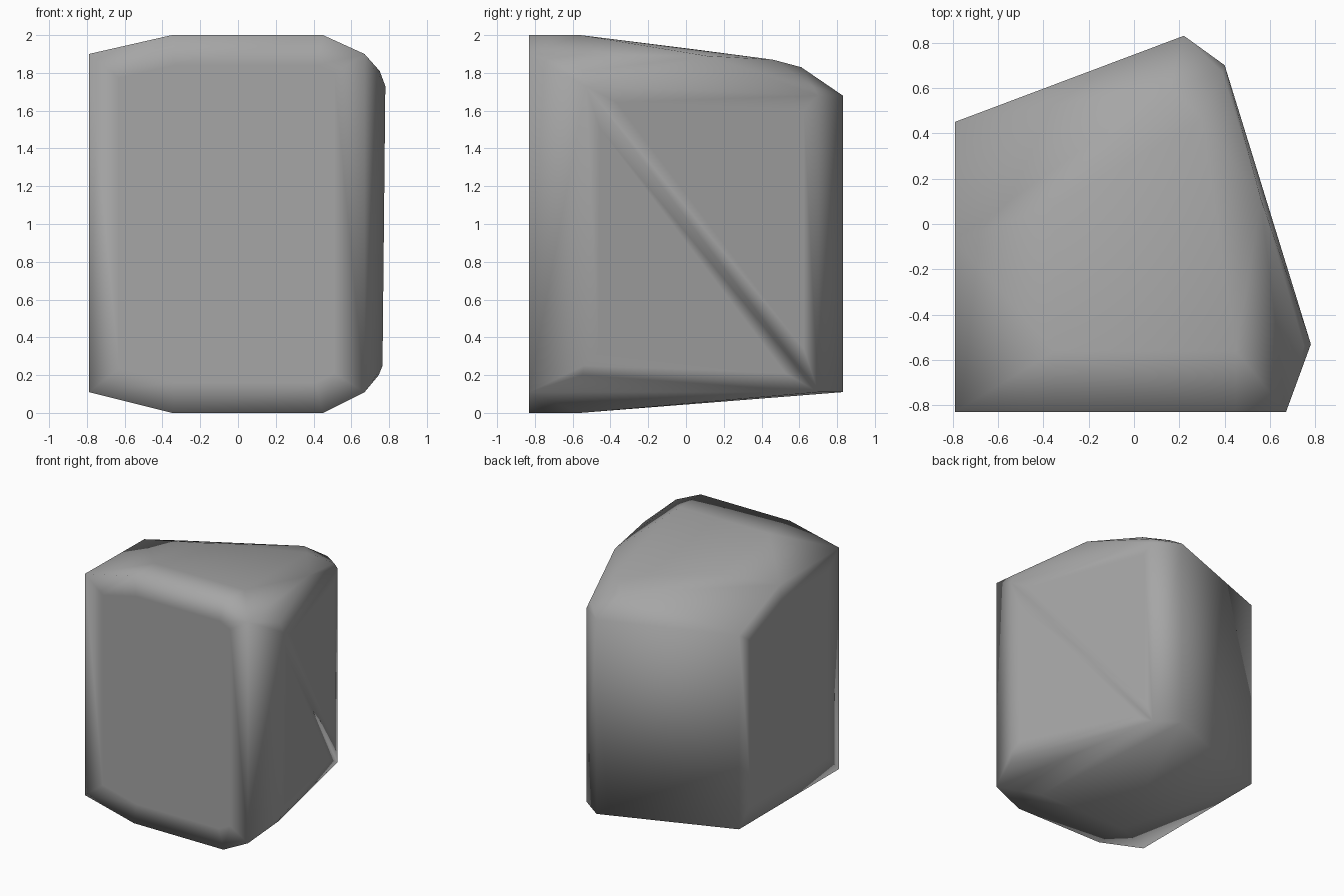
import bpy, bmesh, math
from mathutils import Vector

if "Cube" in bpy.data.objects:
    bpy.data.objects.remove(bpy.data.objects["Cube"])

# Corner points of the chiselled boulder, grouped by area
front = [(-0.79, 0.11), (-0.35, 0.0), (0.45, 0.0), (0.67, 0.11)]
points = []
for x, z in front:                                  # flat front outline, mirrored top to bottom
    points += [(x, -0.83, z), (x, -0.83, 2.0 - 0.1 * (z > 0))]
for x in (-0.35, 0.45):                             # level part of top and underside
    points += [(x, -0.56, 0.0), (x, -0.56, 2.0)]
for x, y in [(-0.79, 0.45), (0.22, 0.83), (0.40, 0.70)]:   # back and side uprights
    points += [(x, y, 0.11), (x, y, 1.68)]
points += [(0.78, -0.53, 1.73), (0.75, -0.54, 1.81),       # right corner
           (0.765, -0.54, 0.25), (0.745, -0.55, 0.20)]
points += [(-0.79, -0.07, 1.89), (-0.35, 0.08, 1.92), (0.56, 0.11, 1.89),   # sloping top
           (0.30, 0.46, 1.87), (0.16, 0.61, 1.83), (0.39, 0.67, 1.73)]

# Wrap the corners in a single solid
bm = bmesh.new()
for p in points:
    bm.verts.new(p)
bmesh.ops.convex_hull(bm, input=bm.verts)
loose = [v for v in bm.verts if not v.link_faces]
bmesh.ops.delete(bm, geom=loose, context='VERTS')
bmesh.ops.dissolve_limit(bm, angle_limit=math.radians(0.3), verts=bm.verts, edges=bm.edges)
bmesh.ops.recalc_face_normals(bm, faces=bm.faces)


# Inset the big walls so the shading stays flat inside and rolls over at the rims
def inset_walls(direction, width):
    walls = [f for f in bm.faces
             if f.normal.dot(Vector(direction)) > 0.9 and f.calc_area() > 0.5]
    bmesh.ops.inset_individual(bm, faces=walls, thickness=width, use_even_offset=True)


inset_walls((0, -1, 0), 0.16)
inset_walls((-1, 0, 0), 0.16)
inset_walls((0.95, 0.3, 0), 0.08)

mesh = bpy.data.meshes.new("boulder")
bm.to_mesh(mesh)
bm.free()
boulder = bpy.data.objects.new("boulder", mesh)
bpy.context.collection.objects.link(boulder)

# Dark grey stone, smooth all over
stone = bpy.data.materials.new("stone")
stone.diffuse_color = (0.38, 0.38, 0.38, 1.0)
stone.use_nodes = True
stone.node_tree.nodes["Principled BSDF"].inputs["Base Color"].default_value = stone.diffuse_color
mesh.materials.append(stone)
bpy.context.view_layer.objects.active = boulder
boulder.select_set(True)
bpy.ops.object.shade_smooth()
